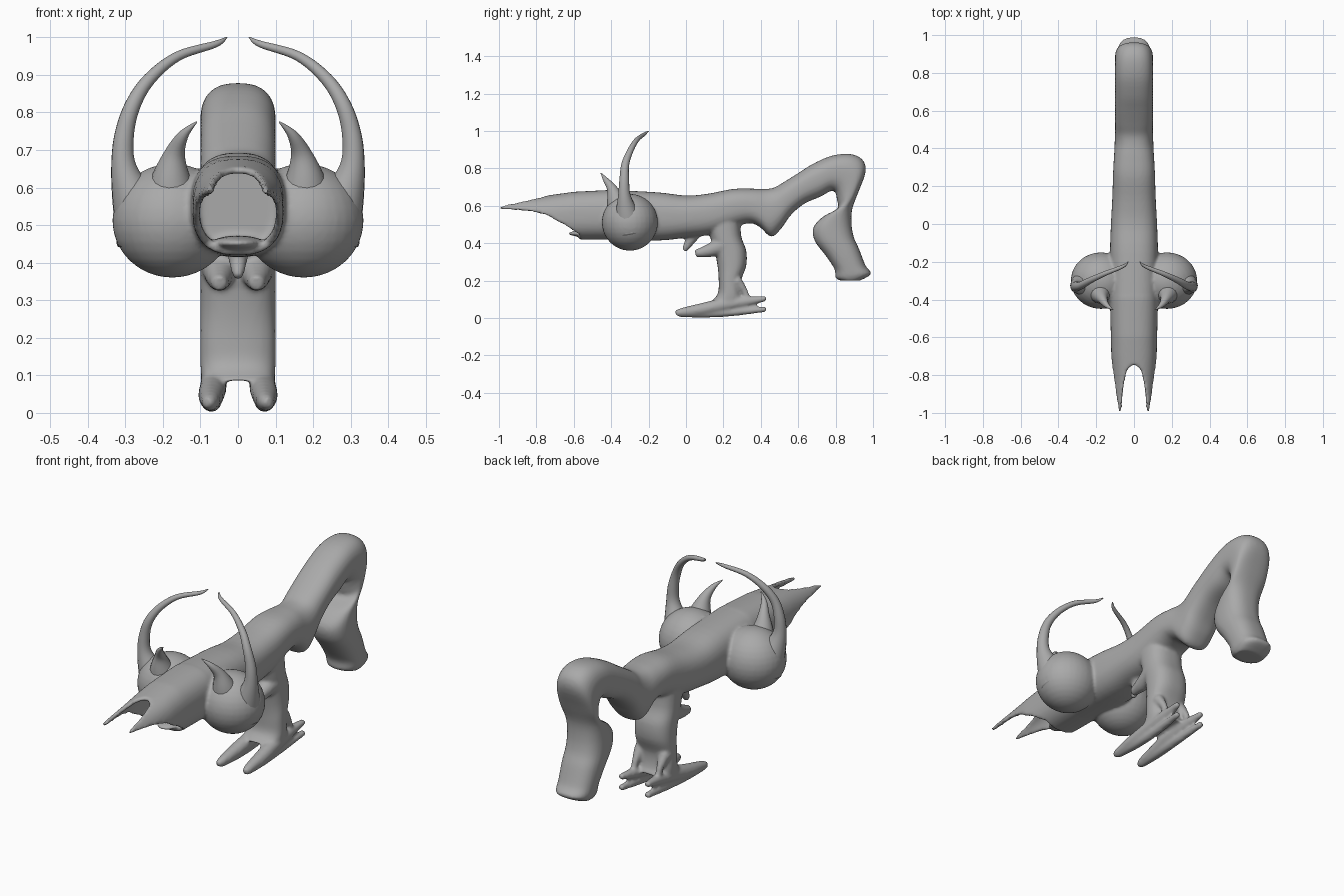
import bpy, bmesh
from math import sin, cos, pi, radians, copysign
from mathutils import Vector

if "Cube" in bpy.data.objects:
    bpy.data.objects.remove(bpy.data.objects["Cube"])

grey = bpy.data.materials.new("plain grey")
grey.use_nodes = True
grey.diffuse_color = (0.4, 0.4, 0.4, 1)
grey.node_tree.nodes["Principled BSDF"].inputs["Base Color"].default_value = (0.4, 0.4, 0.4, 1)
N = 64


def sgnpow(v, e):
    return copysign(abs(v) ** e, v)


def spline(rows, steps):
    """Catmull-Rom through rows of equal length."""
    out = []
    for i in range(len(rows) - 1):
        p0, p1 = rows[max(i - 1, 0)], rows[i]
        p2, p3 = rows[i + 1], rows[min(i + 2, len(rows) - 1)]
        for s in range(steps):
            t = s / steps
            out.append([b + 0.5 * t * (c - a + t * (2*a - 5*b + 4*c - d + t * (3*(b - c) + d - a)))
                        for a, b, c, d in zip(p0, p1, p2, p3)])
    return out + [list(rows[-1])]


def linear(table, x):
    for (x0, v0), (x1, v1) in zip(table, table[1:]):
        if x <= x1:
            return v0 + (v1 - v0) * max(0, x - x0) / (x1 - x0)
    return table[-1][1]


def skin(name, rings):
    """Closed surface over a list of equal rings of points."""
    bm = bmesh.new()
    vr = [[bm.verts.new(p) for p in r] for r in rings]
    n = len(vr[0])
    for a, b in zip(vr, vr[1:]):
        for i in range(n):
            bm.faces.new((a[i], a[(i + 1) % n], b[(i + 1) % n], b[i]))
    bm.faces.new(vr[0])
    bm.faces.new(vr[-1])
    bmesh.ops.recalc_face_normals(bm, faces=bm.faces)
    me = bpy.data.meshes.new(name)
    bm.to_mesh(me)
    bm.free()
    me.materials.append(grey)
    me.shade_smooth()
    ob = bpy.data.objects.new(name, me)
    bpy.context.collection.objects.link(ob)
    return ob


def loft(name, rows, e=0.8):
    """Rows are lower y, z, upper y, z and half width."""
    rings = []
    for y1, z1, y2, z2, w in spline(rows, 4):
        rings.append([(w * sgnpow(cos(a), e),
                       (y1 + y2) / 2 + (y2 - y1) / 2 * sgnpow(sin(a), e),
                       (z1 + z2) / 2 + (z2 - z1) / 2 * sgnpow(sin(a), e))
                      for a in (2 * pi * i / N for i in range(N))])
    return skin(name, rings)


def horn(name, rows, side=1):
    """Tapered round tube; rows are x, y, z, radius."""
    pts = spline(rows, 6)
    rings = []
    for i, p in enumerate(pts):
        t = Vector(pts[min(i + 1, len(pts) - 1)][:3]) - Vector(pts[max(i - 1, 0)][:3])
        u = t.cross(Vector((0.3, 1, 0.1)) if abs(t.normalized().y) < 0.8 else Vector((0, 0, 1))).normalized()
        v = t.cross(u).normalized()
        ring = [Vector(p[:3]) + p[3] * (u * cos(2*pi*k/16) + v * sin(2*pi*k/16)) for k in range(16)]
        rings.append([(side * q.x, q.y, q.z) for q in ring])
    return skin(name, rings)


def blob(name, loc, r):
    rings = [[(loc[0] + r[0] * sin(b) * cos(2*pi*k/32), loc[1] + r[1] * sin(b) * sin(2*pi*k/32),
               loc[2] - r[2] * cos(b)) for k in range(32)]
             for b in (0.02 + (pi - 0.04) * j / 16 for j in range(17))]
    return skin(name, rings)


# trunk, arched back and hanging tail
flesh = [loft("body", [
    (-.4, .42, -.4, .685, .127), (-.15, .415, -.15, .672, .127), (0, .43, 0, .655, .122),
    (.15, .45, .12, .665, .115), (.32, .505, .25, .69, .11), (.39, .49, .35, .692, .105),
    (.455, .435, .42, .69, .102), (.51, .48, .47, .697, .1), (.56, .55, .52, .725, .1),
    (.63, .61, .6, .775, .1), (.72, .65, .68, .825, .1), (.775, .68, .78, .868, .1),
    (.8, .67, .88, .877, .1), (.805, .645, .945, .845, .1), (.81, .62, .96, .78, .1),
    (.81, .585, .92, .67, .1), (.73, .54, .888, .58, .1), (.68, .48, .885, .5, .1),
    (.69, .41, .898, .43, .1), (.75, .33, .925, .37, .098), (.795, .26, .96, .28, .093),
    (.8, .215, .99, .237, .088), (.83, .2, .93, .2, .075)])]

# gaping hood with two forward prongs
EDGE = [(-90, -.57), (-50, -.57), (-20, -.64), (0, -.72), (18, -.83), (34, -.98), (40, -1), (47, -.97),
        (60, -.86), (75, -.77), (90, -.745)]


def section(y, a, scale=1.0):
    top = linear([(-1, .625), (-.8, .647), (-.6, .675), (-.4, .685)], y)
    w = linear([(-1, .098), (-.85, .108), (-.7, .12), (-.4, .127)], y)
    mid, half = (top + .42) / 2, (top - .42) / 2
    return (scale * w * sgnpow(cos(a), .8), y, mid + scale * half * sgnpow(sin(a), .8))


def hood_ring(t, back, scale):
    ring = []
    for i in range(160):
        a = 2 * pi * i / 160
        deg = a / radians(1)
        lift = 90 - abs(90 - deg) if deg <= 270 else deg - 360
        front = linear(EDGE, lift)
        ring.append(section(back + (front - back) * t, a, scale))
    return ring


flesh.append(skin("hood", [hood_ring(j / 24, -.38, 1) for j in range(25)]
                  + [hood_ring(1 - j / 24, -.44, .84) for j in range(25)]))
flesh.append(blob("tongue", (0, -.5, .452), (.07, .13, .02)))

# legs trunk
flesh.append(loft("legs", [
    (.1, .54, .29, .56, .1), (.13, .43, .295, .44, .1), (.155, .35, .322, .36, .1),
    (.17, .27, .322, .28, .1), (.175, .2, .295, .2, .1), (.17, .13, .3, .13, .1),
    (.13, .085, .32, .095, .097)]))
flesh.append(horn("belly_spur", [(0, .06, .47, .035), (0, .02, .41, .026), (0, -.01, .36, .014)]))

# mirrored flesh parts
for side, tag in ((1, "left"), (-1, "right")):
    flesh.append(blob(tag + "_cheek", (side * .175, -.3, .512), (.16, .15, .152)))
    flesh.append(horn(tag + "_knee_spur", [(.05, .2, .39, .05), (.05, .12, .36, .035), (.05, .05, .345, .02)], side))
    flesh.append(horn(tag + "_upper_toe", [
        (.08, -.055, .026, .014), (.075, -.02, .031, .024), (.072, .08, .045, .034), (.066, .2, .07, .036),
        (.068, .33, .09, .026), (.075, .43, .105, .014)], side))
    flesh.append(horn(tag + "_lower_toe", [
        (.075, -.03, .02, .016), (.07, .1, .026, .024), (.068, .25, .032, .022), (.075, .43, .048, .015)], side))
    flesh.append(horn(tag + "_heel_spur", [(.07, .27, .2, .03), (.07, .31, .15, .018), (.07, .33, .1, .015)], side))
    # horns growing from the cheeks
    horn(tag + "_great_horn", [
        (.24, -.3, .48, .09), (.282, -.32, .58, .056), (.305, -.33, .66, .033), (.303, -.33, .74, .026),
        (.28, -.325, .82, .021), (.235, -.3, .89, .017), (.16, -.265, .95, .013), (.06, -.225, .982, .009),
        (.03, -.2, 1.0, .002)], side)
    horn(tag + "_small_horn", [
        (.175, -.34, .54, .085), (.178, -.37, .62, .055), (.168, -.395, .69, .028), (.145, -.43, .74, .014),
        (.11, -.455, .775, .002)], side)

# fuse the flesh into one soft skin
body = flesh[0]
with bpy.context.temp_override(active_object=body, object=body, selected_objects=flesh,
                               selected_editable_objects=flesh):
    bpy.ops.object.join()
body.name = "fused_body"
fuse = body.modifiers.new("fuse", 'REMESH')
fuse.mode = 'VOXEL'
fuse.voxel_size = 0.008
fuse.use_smooth_shade = True
soft = body.modifiers.new("soften", 'SMOOTH')
soft.factor = 0.5
soft.iterations = 6
